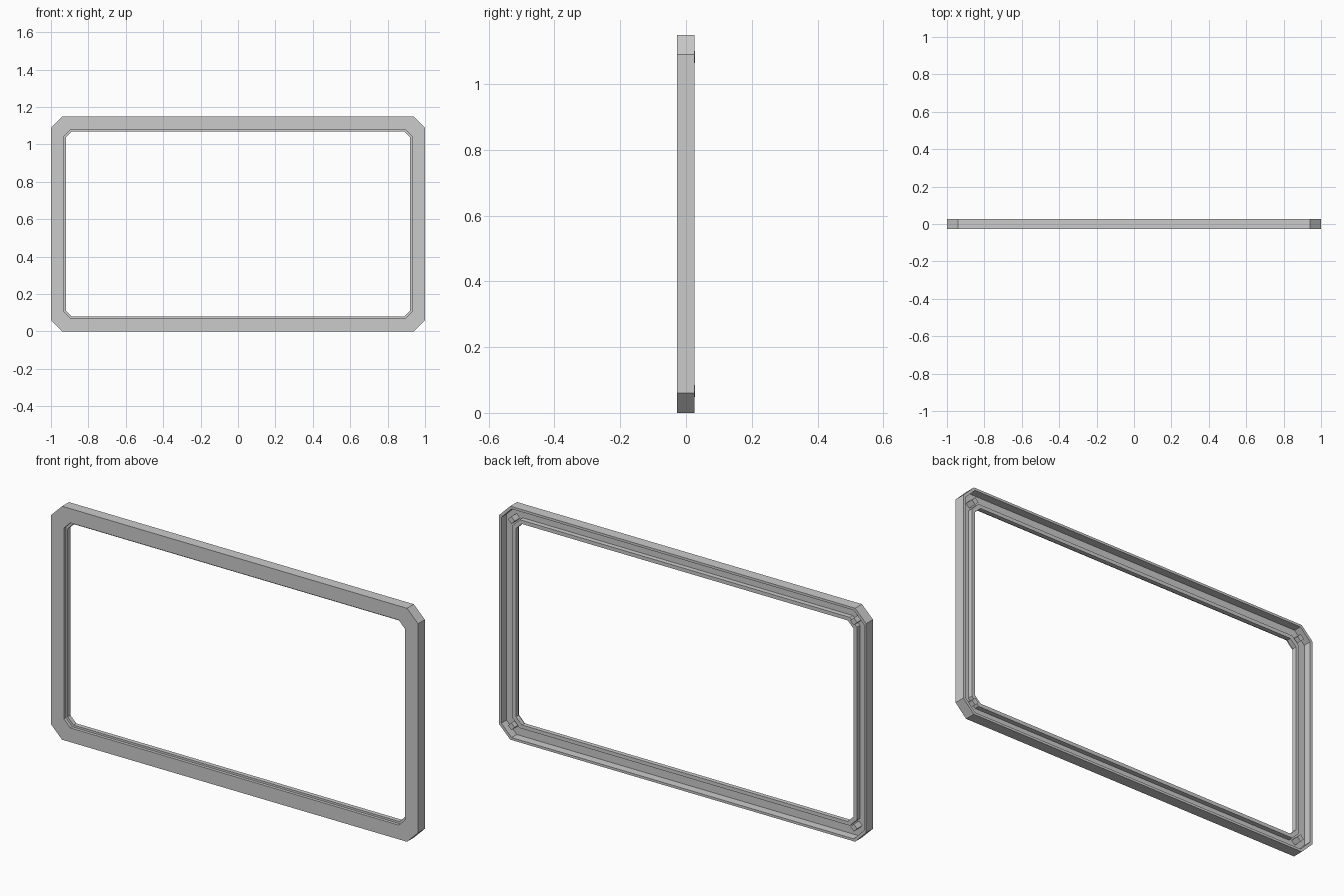
import bpy, bmesh, math

if "Cube" in bpy.data.objects:
    bpy.data.objects.remove(bpy.data.objects["Cube"])

W, H = 1.0, 1.15   # half width, full height


def octagon(d, y):
    """Chamfered rectangle, inset by d from the outer edge, at depth y."""
    c = 0.06 - 0.35 * d
    x, b, t = W - d, d, H - d
    return [(x, y, b + c), (x, y, t - c), (x - c, y, t), (-x + c, y, t),
            (-x, y, t - c), (-x, y, b + c), (-x + c, y, b), (x - c, y, b)]


def make_object(name, bm):
    bmesh.ops.recalc_face_normals(bm, faces=bm.faces)
    mesh = bpy.data.meshes.new(name)
    bm.to_mesh(mesh)
    bm.free()
    obj = bpy.data.objects.new(name, mesh)
    bpy.context.collection.objects.link(obj)
    return obj


def sweep(name, profile):
    """Carry a closed (inset, depth) profile around the octagon."""
    bm = bmesh.new()
    loops = [[bm.verts.new(p) for p in octagon(d, y)] for d, y in profile]
    for i, a in enumerate(loops):
        b = loops[(i + 1) % len(loops)]
        for j in range(8):
            k = (j + 1) % 8
            bm.faces.new((a[j], a[k], b[k], b[j]))
    return make_object(name, bm)


# Bezel: flat front, stepped inner lip, hollow channel at the back
sweep("bezel_frame", [
    (0, -0.027), (0.07, -0.027), (0.07, -0.012), (0.08, -0.012),
    (0.08, 0.01), (0.062, 0.01), (0.062, -0.014), (0.012, -0.014),
    (0.012, 0.026), (0, 0.026)])

# Diagonal mounting blocks in the back corners
for sx, side in ((-1, "left"), (1, "right")):
    for z, level in ((0.067, "lower"), (H - 0.067, "upper")):
        bm = bmesh.new()
        bmesh.ops.create_cube(bm, size=1)
        bmesh.ops.scale(bm, vec=(0.026, 0.041, 0.026), verts=bm.verts)
        block = make_object(f"corner_block_{level}_{side}", bm)
        block.location = (sx * (W - 0.067), 0.0065, z)
        block.rotation_euler = (0, math.radians(45), 0)
